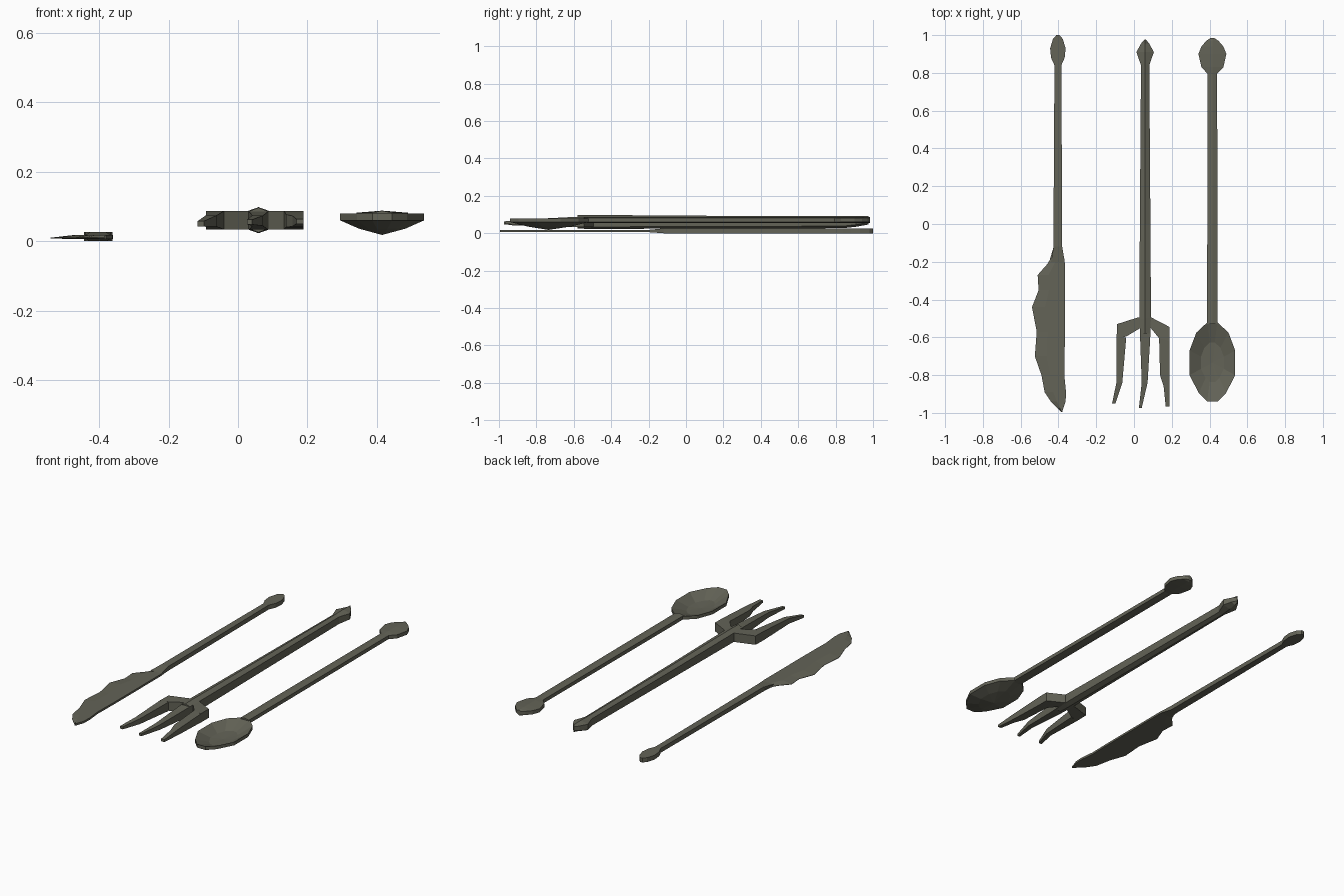
import bpy, bmesh

# Dark olive metal
metal = bpy.data.materials.new("dark_metal")
metal.diffuse_color = (0.125, 0.125, 0.095, 1)


def finish(bm, name):
    bmesh.ops.recalc_face_normals(bm, faces=bm.faces)
    me = bpy.data.meshes.new(name)
    bm.to_mesh(me)
    bm.free()
    me.materials.append(metal)
    ob = bpy.data.objects.new(name, me)
    bpy.context.collection.objects.link(ob)
    return ob


def bridge(bm, a, b):
    n = len(a)
    for i in range(n):
        j = (i + 1) % n
        bm.faces.new((a[i], a[j], b[j], b[i]))


def loft(name, sections, ridge=0.0):
    """Sections along y: (y, x left, x right, z low, z high)."""
    bm = bmesh.new()
    rings = []
    for y, l, r, z0, z1 in sections:
        m = (l + r) / 2
        pts = [(l, z0), (m, z0 - ridge), (r, z0), (r, z1), (m, z1 + ridge), (l, z1)]
        rings.append([bm.verts.new((x, y, z)) for x, z in pts])
    for a, b in zip(rings, rings[1:]):
        bridge(bm, a, b)
    bm.faces.new(rings[0])
    bm.faces.new(rings[-1])
    return finish(bm, name)


def prism(name, outline, z0, z1):
    bm = bmesh.new()
    low = [bm.verts.new((x, y, z0)) for x, y in outline]
    high = [bm.verts.new((x, y, z1)) for x, y in outline]
    bridge(bm, low, high)
    bm.faces.new(low)
    bm.faces.new(high)
    return finish(bm, name)


def handle(name, cx, profile, ridge=0.0):
    """Profile: (y, half width, z low, z high)."""
    return loft(name, [(y, cx - w, cx + w, a, b) for y, w, a, b in profile], ridge)


# Knife handle with an oval end
K = (0.0, 0.026)
handle("knife_handle", -0.403, [
    (-0.20, 0.036, 0.006, 0.018), (-0.12, 0.023, *K), (0.0, 0.023, *K), (0.84, 0.018, *K),
    (0.88, 0.036, *K), (0.93, 0.041, *K), (0.98, 0.026, *K), (1.0, 0.008, *K)])

# Knife blade: wedge with a wavy cutting edge on the left
bm = bmesh.new()
rings = []
for y, edge, spine in [
        (-0.12, -0.425, -0.382), (-0.19, -0.446, -0.368), (-0.21, -0.457, -0.366),
        (-0.27, -0.51, -0.366), (-0.35, -0.505, -0.366), (-0.44, -0.54, -0.366),
        (-0.57, -0.515, -0.366), (-0.70, -0.525, -0.367), (-0.80, -0.49, -0.369),
        (-0.89, -0.473, -0.360), (-0.94, -0.44, -0.362), (-0.975, -0.405, -0.374),
        (-0.995, -0.385, -0.380)]:
    bev = edge + 0.4 * (spine - edge)
    pts = [(edge, 0.008), (bev, 0.006), (spine, 0.006), (spine, 0.018), (bev, 0.018), (edge, 0.010)]
    rings.append([bm.verts.new((x, y, z)) for x, z in pts])
for a, b in zip(rings, rings[1:]):
    bridge(bm, a, b)
bm.faces.new(rings[0])
bm.faces.new(rings[-1])
finish(bm, "knife_blade")

# Fork handle with a small pointed end
handle("fork_handle", 0.059, [
    (-0.58, 0.027, 0.036, 0.086), (-0.50, 0.031, 0.034, 0.087), (0.0, 0.028, 0.036, 0.083),
    (0.84, 0.022, 0.038, 0.080), (0.91, 0.046, 0.046, 0.081), (0.955, 0.022, 0.054, 0.081),
    (0.977, 0.003, 0.058, 0.080)], ridge=0.011)

# Fork shoulder
prism("fork_shoulder", [
    (-0.09, -0.53), (0.02, -0.495), (0.092, -0.495), (0.188, -0.545), (0.188, -0.62),
    (0.133, -0.605), (0.088, -0.55), (0.035, -0.55), (-0.04, -0.595), (-0.092, -0.61)],
    0.034, 0.087)

# Fork prongs, tapering to bent tips
loft("left_prong", [(-0.60, -0.092, -0.041, 0.034, 0.087), (-0.84, -0.093, -0.062, 0.042, 0.074),
                    (-0.95, -0.116, -0.098, 0.043, 0.058)])
loft("middle_prong", [(-0.54, 0.030, 0.089, 0.034, 0.087), (-0.62, 0.033, 0.085, 0.034, 0.084),
                      (-0.84, 0.041, 0.072, 0.044, 0.074), (-0.973, 0.026, 0.041, 0.048, 0.062)])
loft("right_prong", [(-0.605, 0.133, 0.188, 0.034, 0.087), (-0.80, 0.138, 0.188, 0.040, 0.077),
                     (-0.86, 0.157, 0.188, 0.043, 0.073), (-0.967, 0.168, 0.189, 0.050, 0.064)])

# Spoon handle with a flat rounded end
S = (0.060, 0.082)
handle("spoon_handle", 0.415, [
    (-0.53, 0.028, *S), (0.0, 0.027, *S), (0.795, 0.025, *S), (0.83, 0.058, *S),
    (0.90, 0.074, *S), (0.94, 0.058, *S), (0.97, 0.032, *S), (0.985, 0.010, *S)], ridge=0.006)

# Spoon bowl: mirrored outline, hollow above and pointed below
half = [(0.026, -0.52), (0.085, -0.575), (0.121, -0.67), (0.121, -0.80), (0.072, -0.895), (0.028, -0.94)]
outline = half + [(-x, y) for x, y in reversed(half)]
bm = bmesh.new()
cx, cy = 0.415, -0.735
rings = []
for s, z in [(0.5, 0.045), (1.0, 0.080), (1.0, 0.060), (0.55, 0.036)]:
    rings.append([bm.verts.new((cx + x * s, cy + (y - cy) * s, z)) for x, y in outline])
for a, b in zip(rings, rings[1:]):
    bridge(bm, a, b)
for ring, z in [(rings[0], 0.040), (rings[-1], 0.018)]:
    c = bm.verts.new((cx, cy, z))
    for i in range(len(ring)):
        bm.faces.new((ring[i], ring[(i + 1) % len(ring)], c))
finish(bm, "spoon_bowl")
